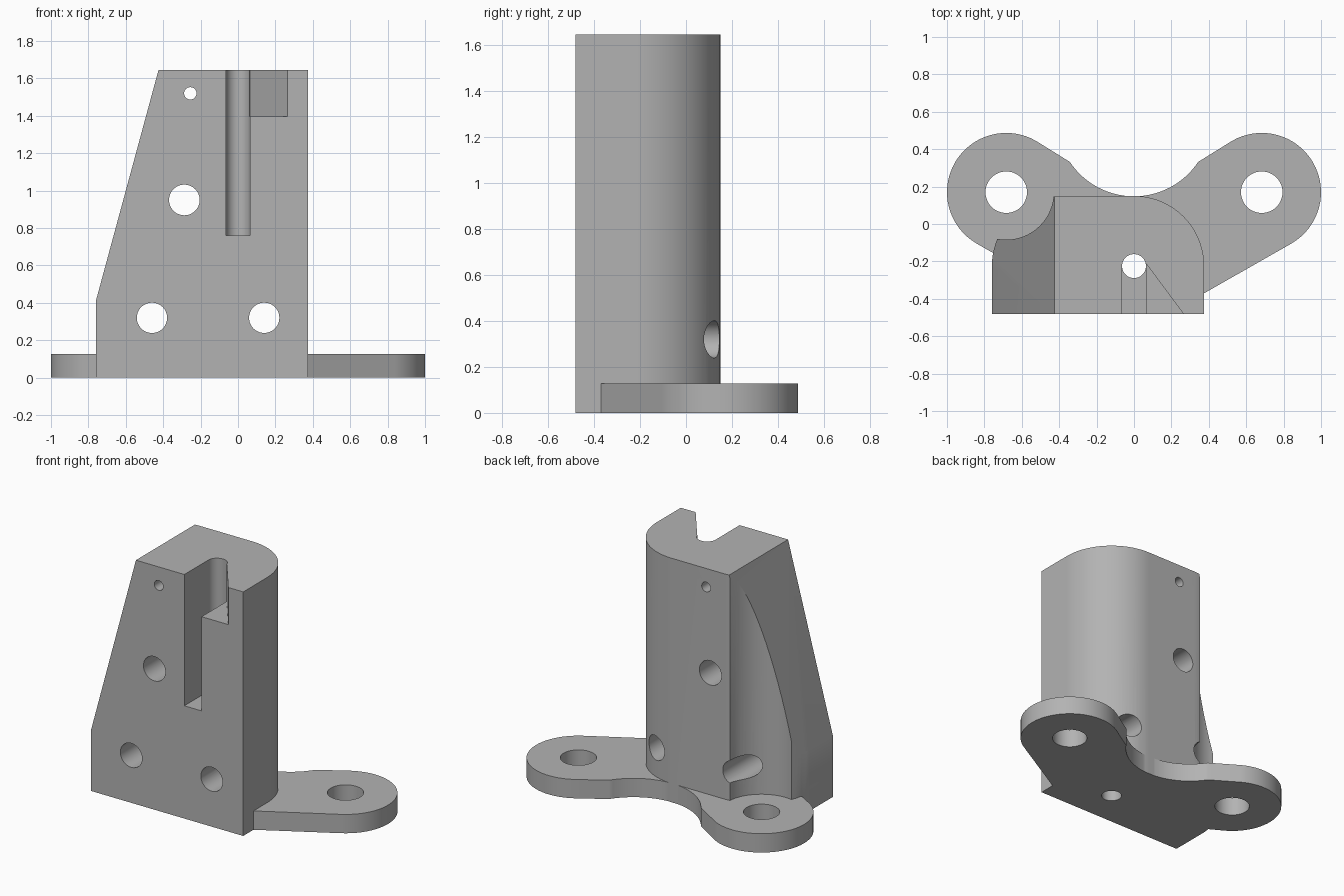
import bpy
import bmesh
from math import cos, sin, radians, atan2
from mathutils import Vector, Matrix

cube = bpy.data.objects.get("Cube")
if cube:
    bpy.data.objects.remove(cube, do_unlink=True)

grey = bpy.data.materials.new("plain grey")
grey.use_nodes = True
grey.diffuse_color = (0.45, 0.45, 0.45, 1)
grey.node_tree.nodes["Principled BSDF"].inputs["Base Color"].default_value = grey.diffuse_color

HEIGHT, LEFT, RIGHT = 1.645, -0.76, 0.375
FRONT, BACK = -0.48, 0.15
PLATE = 0.127
LOBE_X, LOBE_Y, LOBE_R = 0.683, 0.17, 0.317


def arc(cx, cy, r, start, end, steps=24):
    """Points along an arc, angles in degrees."""
    angles = [radians(start + (end - start) * i / steps) for i in range(steps + 1)]
    return [(cx + r * cos(a), cy + r * sin(a)) for a in angles]


def prism(name, outline, low, high, along_y=False):
    """Extrude an outline along z, or an xz outline along y."""
    bm = bmesh.new()
    place = (lambda u, v: (u, low, v)) if along_y else (lambda u, v: (u, v, low))
    face = bm.faces.new([bm.verts.new(place(u, v)) for u, v in outline])
    made = bmesh.ops.extrude_face_region(bm, geom=[face])["geom"]
    shift = Vector((0, high - low, 0) if along_y else (0, 0, high - low))
    bmesh.ops.translate(bm, vec=shift, verts=[g for g in made if isinstance(g, bmesh.types.BMVert)])
    bmesh.ops.recalc_face_normals(bm, faces=bm.faces)
    mesh = bpy.data.meshes.new(name)
    bm.to_mesh(mesh)
    bm.free()
    mesh.materials.append(grey)
    obj = bpy.data.objects.new(name, mesh)
    bpy.context.collection.objects.link(obj)
    return obj


def circle(cx, cy, r, steps=48):
    return arc(cx, cy, r, 0, 360, steps)[:-1]


def combine(target, other, operation="DIFFERENCE"):
    """Apply a boolean and discard the helper."""
    mod = target.modifiers.new("boolean", "BOOLEAN")
    mod.operation, mod.solver, mod.object = operation, "EXACT", other
    bpy.context.view_layer.objects.active = target
    bpy.ops.object.modifier_apply(modifier=mod.name)
    bpy.data.objects.remove(other, do_unlink=True)


# Upright block with rounded back corners
R = 0.375
block = [(LEFT, FRONT), (RIGHT, FRONT)]
block += arc(RIGHT - R, BACK - R, R, 0, 90) + arc(LEFT + R, BACK - R, R, 90, 180)
bracket = prism("bracket", block, 0, HEIGHT)

# Sloping side
slope = [(-0.425, HEIGHT), (LEFT, 0.41)]
edge = Vector(slope[1]) - Vector(slope[0])
upper, lower = Vector(slope[0]) - edge * 0.2, Vector(slope[1]) + edge * 0.2
combine(bracket, prism("slope_cutter", [upper[:], lower[:], (-1.2, lower.y), (-1.2, upper.y)], -1, 1, True))

# Clearance scoop above the left lobe
combine(bracket, prism("scoop_cutter", circle(-LOBE_X, LOBE_Y, 0.254, 64), 0.06, 2))

# Base plate: two lobes on splayed arms with a concave back
half = [(0.3, -0.413)] + arc(LOBE_X, LOBE_Y, LOBE_R, -60, 120, 32)
cy, cr = 0.56, 0.412
tip = (0.34, 0.334)
start = atan2(tip[1] - cy, tip[0]) * 180 / 3.14159265
hollow = arc(0, cy, cr, start, -180 - start, 32)
outline = half + hollow + [(-x, y) for x, y in reversed(half)]
combine(bracket, prism("base_plate", outline, 0, PLATE), "UNION")

# Mounting holes in the lobes
for side in (-1, 1):
    combine(bracket, prism("lobe_hole", circle(side * LOBE_X, LOBE_Y, 0.111), -0.2, 0.2))

# Holes from front to back
for x, z, r in ((-0.255, 1.52, 0.033), (-0.287, 0.95, 0.082), (-0.46, 0.32, 0.081), (0.14, 0.32, 0.081)):
    combine(bracket, prism("cross_hole", circle(x, z, r), -1, 1, True))

# Vertical bore, front slot and tapered pocket
bore_y, bore_r = -0.225, 0.064
combine(bracket, prism("bore", circle(0, bore_y, bore_r), -0.2, 2))
slot = [(-bore_r, -0.7), (bore_r, -0.7), (bore_r, bore_y), (-bore_r, bore_y)]
combine(bracket, prism("slot", slot, 0.76, 2))
pocket = [(0.03, -0.7), (0.425, -0.7), (0.264, FRONT), (0.065, -0.212), (0.03, -0.212)]
combine(bracket, prism("pocket", pocket, 1.395, 2))

# Smooth curved walls, crisp edges
bpy.ops.object.select_all(action="DESELECT")
bracket.select_set(True)
bpy.context.view_layer.objects.active = bracket
bpy.ops.object.shade_smooth_by_angle(angle=radians(25))
weighted = bracket.modifiers.new("weighted normals", "WEIGHTED_NORMAL")
weighted.keep_sharp = True
